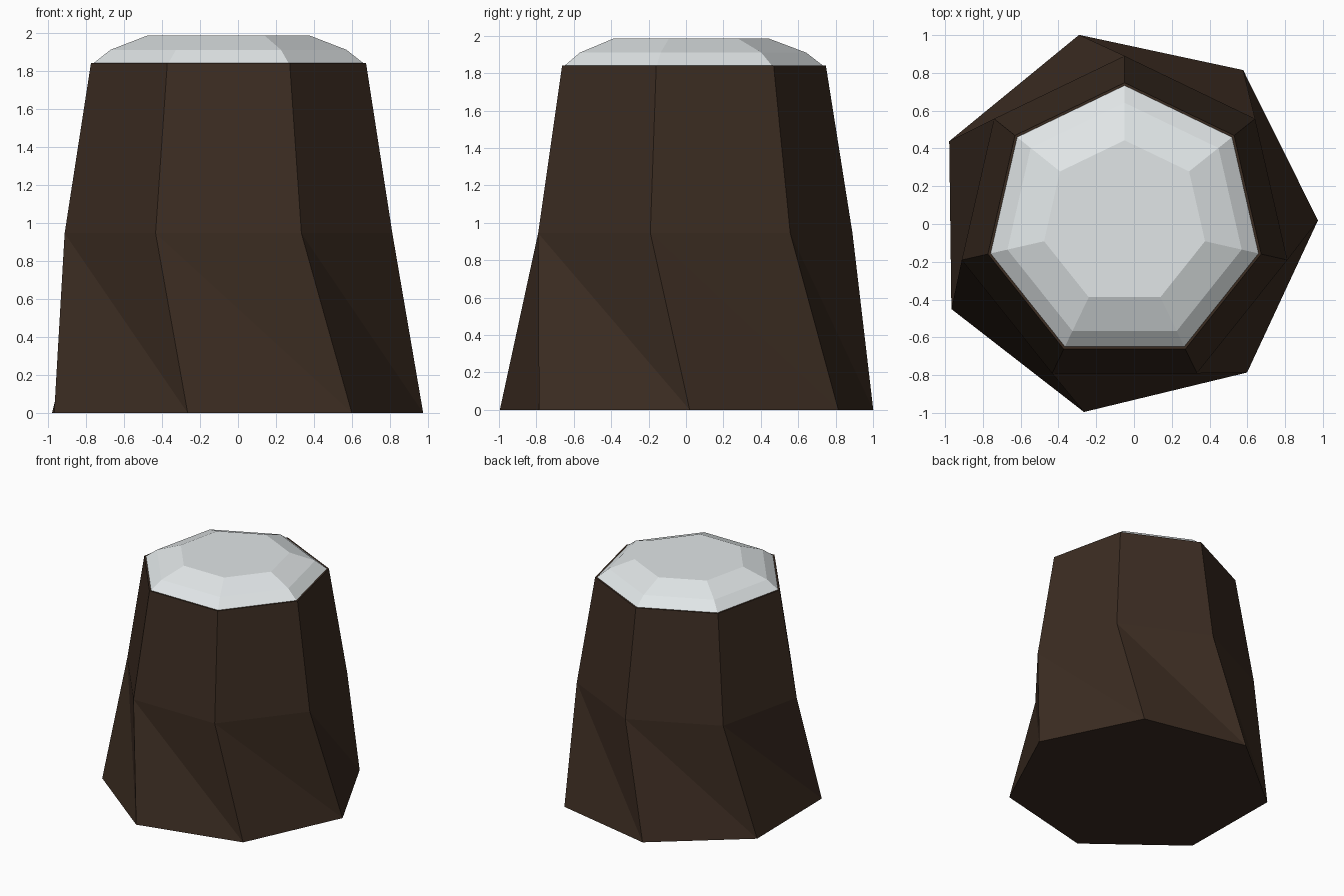
import bpy, bmesh, math

if "Cube" in bpy.data.objects:
    bpy.data.objects.remove(bpy.data.objects["Cube"])

SIDES = 7
CX, CY = -0.05, 0.006


def material(name, rgb):
    m = bpy.data.materials.new(name)
    m.diffuse_color = (*rgb, 1)
    m.use_nodes = True
    m.node_tree.nodes["Principled BSDF"].inputs["Base Color"].default_value = m.diffuse_color
    return m


def lofted(name, rings, mat):
    """Stack seven-sided rings of (radius, z, twist in degrees), capped at both ends."""
    bm = bmesh.new()
    loops = []
    for r, z, twist in rings:
        loop = []
        for i in range(SIDES):
            a = math.radians(90 + twist) + i * math.tau / SIDES
            loop.append(bm.verts.new((CX + r * math.cos(a), CY + r * math.sin(a), z)))
        loops.append(loop)
    for lo, hi, ring, above in zip(loops, loops[1:], rings, rings[1:]):
        for i in range(SIDES):
            j = (i + 1) % SIDES
            if ring[2] != above[2]:  # twisted band: fold inward along the long diagonal
                bm.faces.new((lo[i], lo[j], hi[i]))
                bm.faces.new((lo[j], hi[j], hi[i]))
            else:
                bm.faces.new((lo[i], lo[j], hi[j], hi[i]))
    bm.faces.new(loops[0][::-1])
    bm.faces.new(loops[-1])
    mesh = bpy.data.meshes.new(name)
    bm.to_mesh(mesh)
    bm.free()
    mesh.materials.append(mat)
    obj = bpy.data.objects.new(name, mesh)
    bpy.context.collection.objects.link(obj)
    return obj


bark = material("dark brown bark", (0.044, 0.025, 0.0155))
snow = material("snow white", (0.75, 0.79, 0.80))

# Tapered trunk with a twisted, flared foot
lofted("trunk", [(1.024, 0, 13.6), (0.884, 0.945, 0), (0.742, 1.84, 0)], bark)

# Faceted snow cap, set slightly in from the trunk rim
lofted("snow_cap", [(0.73, 1.838, 0), (0.636, 1.91, 0), (0.437, 1.985, 0)], snow)
